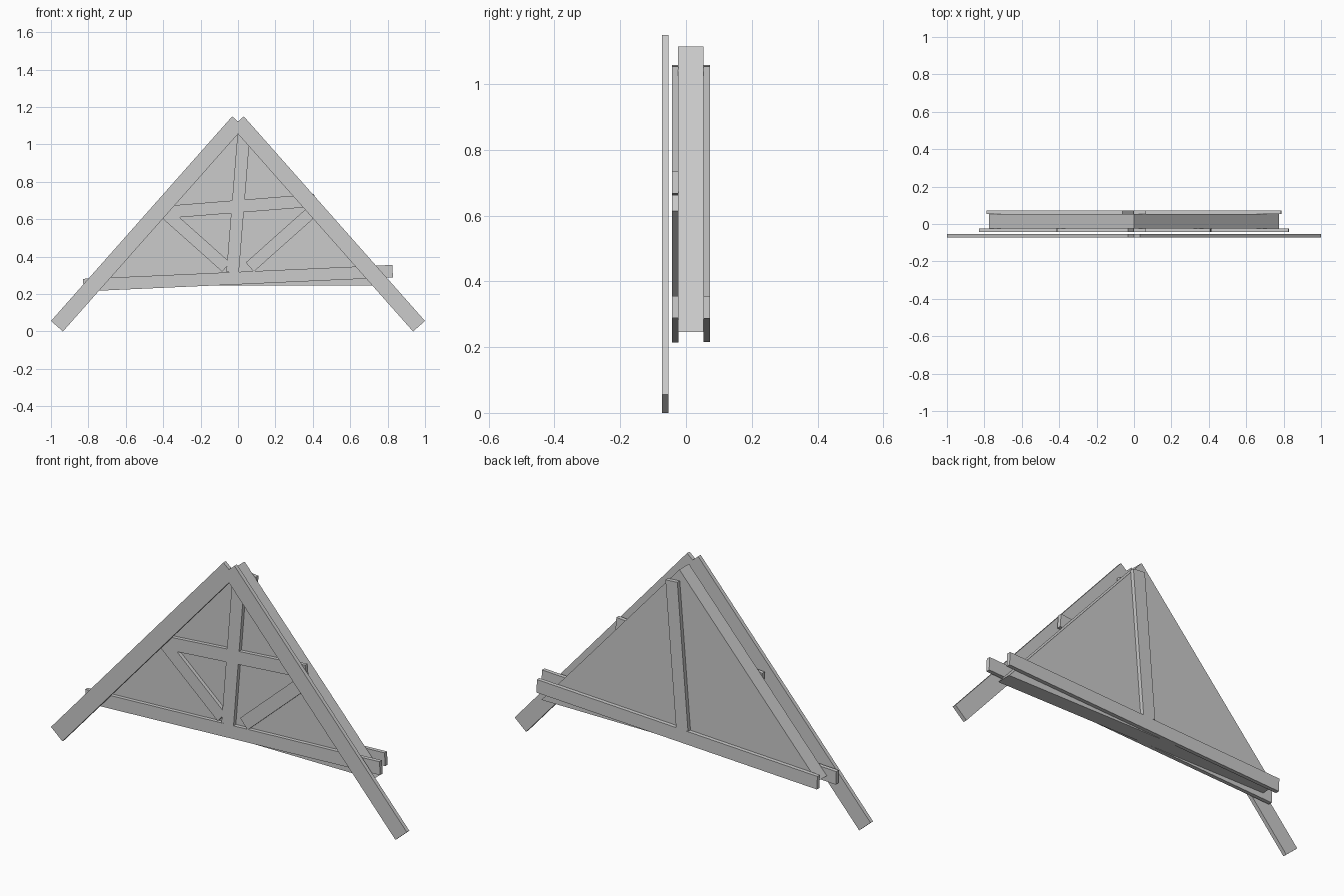
import bpy
import bmesh
from mathutils import Vector

if "Cube" in bpy.data.objects:
    bpy.data.objects.remove(bpy.data.objects["Cube"])


def prism(name, outline, y0, y1):
    """Extrude an x-z outline between two depths."""
    bm = bmesh.new()
    face = bm.faces.new([bm.verts.new((x, y0, z)) for x, z in outline])
    ext = bmesh.ops.extrude_face_region(bm, geom=[face])
    moved = [g for g in ext["geom"] if isinstance(g, bmesh.types.BMVert)]
    bmesh.ops.translate(bm, verts=moved, vec=(0, y1 - y0, 0))
    bmesh.ops.recalc_face_normals(bm, faces=bm.faces)
    mesh = bpy.data.meshes.new(name)
    bm.to_mesh(mesh)
    bm.free()
    obj = bpy.data.objects.new(name, mesh)
    bpy.context.collection.objects.link(obj)
    return obj


def plank(name, start, end, width, y0, y1):
    """Square-ended board running between two x-z points."""
    a, b = Vector(start), Vector(end)
    d = (b - a).normalized()
    n = Vector((-d.y, d.x)) * width / 2
    return prism(name, [a + n, a - n, b - n, b + n], y0, y1)


FRONT = (-0.043, -0.023)
BACK = (0.053, 0.073)
BOARD = 0.067

# Solid triangular gable panel
prism("gable_panel", [(-0.775, 0.246), (0.775, 0.246), (0, 1.115)], -0.024, 0.053)

# Sloping outer boards, meeting at the ridge with a small notch
for side, s in (("left", -1), ("right", 1)):
    outline = [(s * 1.0, 0.056), (s * 0.936, 0.0), (0, 1.056),
               (0, 1.123), (s * 0.031, 1.15)]
    prism("barge_board_" + side, outline, -0.073, -0.053)

# Crooked tie beams and posts on both faces
for side, ys, half in (("front", FRONT, 0.827), ("back", BACK, 0.788)):
    plank("tie_beam_" + side, (-half, 0.285 - 0.045 * half),
          (half, 0.285 + 0.045 * half), BOARD, *ys)
    plank("king_post_" + side, (-0.029, 0.315), (0.031, 1.056), BOARD, *ys)

# Collar beam and diagonal braces on the front
plank("collar_beam", (-0.41, 0.636), (0.41, 0.701), BOARD, *FRONT)
for side, s in (("left", -1), ("right", 1)):
    plank("brace_" + side, (s * 0.063, 0.344), (s * 0.393, 0.638), 0.065, *FRONT)
